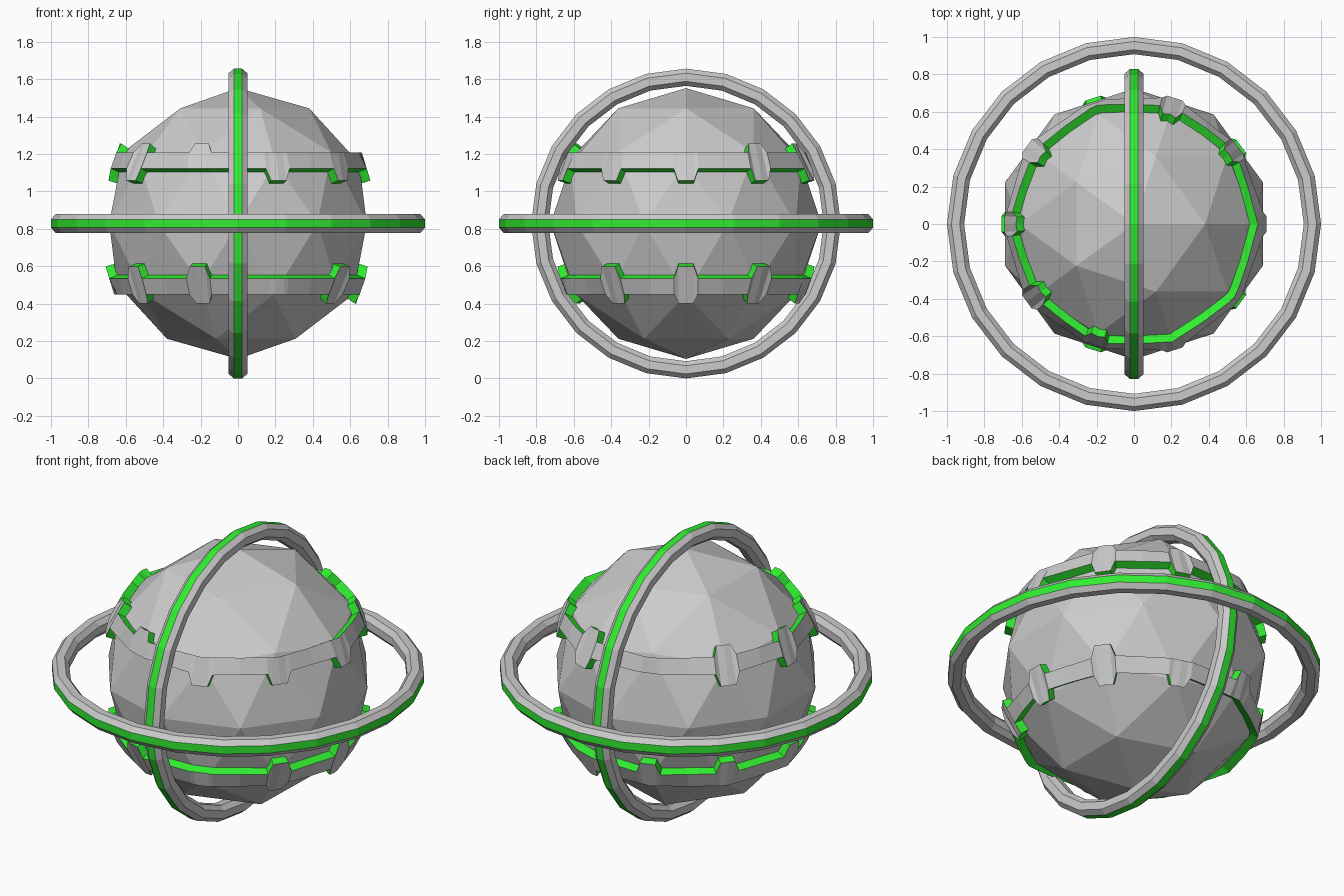
import bpy, bmesh
from math import sin, cos, radians, pi
from mathutils import Vector
from mathutils.bvhtree import BVHTree

if "Cube" in bpy.data.objects:
    bpy.data.objects.remove(bpy.data.objects["Cube"])

CZ = 0.828          # height of the common centre
BALL_R = 0.724

green = bpy.data.materials.new("green")
green.diffuse_color = (0.03, 0.85, 0.03, 1)
green.use_nodes = True
green.node_tree.nodes["Principled BSDF"].inputs["Base Color"].default_value = green.diffuse_color


def finish(name, bm, coloured=True):
    bmesh.ops.recalc_face_normals(bm, faces=bm.faces)
    me = bpy.data.meshes.new(name)
    bm.to_mesh(me)
    bm.free()
    if coloured:
        me.materials.append(None)
        me.materials.append(green)
    ob = bpy.data.objects.new(name, me)
    ob.location.z = CZ
    bpy.context.collection.objects.link(ob)
    return ob


def sweep(loops, green_sides):
    """Join closed loops of points into a ring; chosen sides are green."""
    bm = bmesh.new()
    rows = [[bm.verts.new(p) for p in loop] for loop in loops]
    n = len(rows[0])
    for i, a in enumerate(rows):
        b = rows[(i + 1) % len(rows)]
        for j in range(n):
            f = bm.faces.new((a[j], a[(j + 1) % n], b[(j + 1) % n], b[j]))
            f.material_index = 1 if j in green_sides else 0
    return bm


# faceted core ball
bm = bmesh.new()
bmesh.ops.create_icosphere(bm, subdivisions=2, radius=BALL_R)
surface = BVHTree.FromBMesh(bm)
finish("core_ball", bm, coloured=False)


# orbit rings: octagonal section with a green outer face
def orbit_ring(name, outer, segments=24):
    hr, hz, c = 0.046, 0.05, 0.022
    mid = outer - hr
    section = [(hr, -c), (hr, c), (c, hz), (-c, hz),
               (-hr, c), (-hr, -c), (-c, -hz), (c, -hz)]
    loops = []
    for i in range(segments):
        a = 2 * pi * i / segments
        loops.append([((mid + r) * cos(a), (mid + r) * sin(a), z) for r, z in section])
    return finish(name, sweep(loops, {0}))


orbit_ring("horizontal_ring", 1.0)
orbit_ring("vertical_ring", CZ).rotation_euler = (0, pi / 2, 0)


# raised bands hugging the ball, with tabs above and below, green rims
def on_ball(az, z):
    d = Vector((cos(az), sin(az), 0))
    return surface.ray_cast(Vector((0, 0, z)), d)[0]


def band(name, up_tabs, down_tabs, flip):
    loops = []
    for k in range(10):
        c = 36 * k
        for off, tab in ((-5.5, 0), (-3.5, 1), (0, 1), (3.5, 1), (5.5, 0), (18, 0)):
            az = radians(c + off)
            hi = 0.40 if tab and c in up_tabs else 0.355
            lo = 0.215 if tab and c in down_tabs else 0.275
            low, top = on_ball(az, lo), on_ball(az, hi)
            loop = [low * 0.98, low * 1.07, top * 1.07, top * 0.98]
            loops.append([p * flip for p in loop])
    return finish(name, sweep(loops, {0, 2}))


UP = {36, 72, 144, 180, 216, 252}
DOWN = {0, 36, 72, 144, 180, 216, 288, 324}
band("upper_band", UP, DOWN, 1)
band("lower_band", UP, DOWN, -1)
